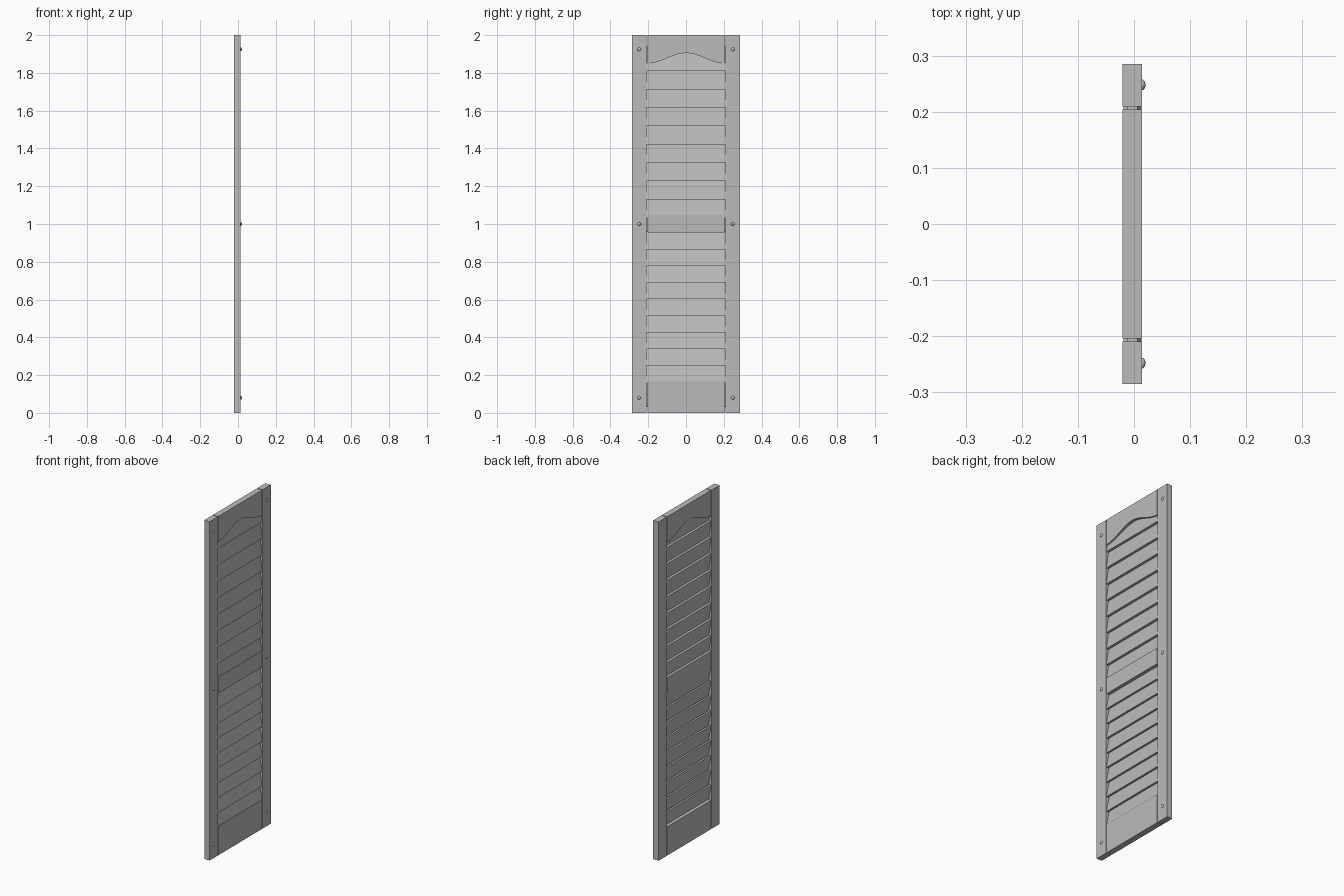
import bpy, bmesh, math
from mathutils import Matrix

cube = bpy.data.objects.get("Cube")
if cube:
    bpy.data.objects.remove(cube, do_unlink=True)

# One painted finish for the whole shutter
paint = bpy.data.materials.new("grey_paint")
paint.use_nodes = True
GREY = (0.5, 0.5, 0.5, 1)
paint.diffuse_color = GREY
paint.node_tree.nodes["Principled BSDF"].inputs["Base Color"].default_value = GREY

BACK, FRONT = -0.0205, 0.0145
WIDTH, INNER, RAIL = 0.285, 0.209, 0.2045


def finish(name, bm):
    bmesh.ops.recalc_face_normals(bm, faces=bm.faces)
    mesh = bpy.data.meshes.new(name)
    bm.to_mesh(mesh)
    bm.free()
    mesh.materials.append(paint)
    obj = bpy.data.objects.new(name, mesh)
    bpy.context.collection.objects.link(obj)
    return obj


def extrude(name, points, offset):
    """Closed outline pushed along an offset into a solid."""
    bm = bmesh.new()
    face = bm.faces.new([bm.verts.new(p) for p in points])
    result = bmesh.ops.extrude_face_region(bm, geom=[face])
    moved = [v for v in result["geom"] if isinstance(v, bmesh.types.BMVert)]
    bmesh.ops.translate(bm, verts=moved, vec=offset)
    return finish(name, bm)


def board(name, y0, y1, z0, z1, x0=BACK, x1=FRONT):
    outline = [(x0, y0, z0), (x0, y1, z0), (x0, y1, z1), (x0, y0, z1)]
    return extrude(name, outline, (x1 - x0, 0, 0))


# Stiles, with tenons set back inside the narrow joints
for side, s in (("left", 1), ("right", -1)):
    board(side + "_stile", *sorted((s * INNER, s * WIDTH)), 0, 2)
    for rail, z0, z1 in (("bottom", 0.03, 0.16), ("middle", 0.96, 1.04), ("top", 1.87, 1.94)):
        board(f"{rail}_{side}_tenon", *sorted((s * 0.19, s * 0.22)), z0, z1, -0.012, 0.006)

# Rails
board("bottom_rail", -RAIL, RAIL, 0, 0.17)
board("middle_rail", -RAIL, RAIL, 0.955, 1.05)

# Top rail with an arched lower edge
STEPS = 32
arch = []
for i in range(STEPS + 1):
    y = RAIL * (2 * i / STEPS - 1)
    arch.append((BACK, y, 1.85 + 0.0275 * (1 + math.cos(math.pi * y / RAIL))))
extrude("top_rail", arch + [(BACK, RAIL, 2), (BACK, -RAIL, 2)], (FRONT - BACK, 0, 0))


# Louvre slats, leaning back at the top and overlapping
def louvres(name, start, pitch, thick, count=9):
    xb, xf = BACK + 0.0015, FRONT - 0.0015
    for k in range(count):
        z0 = start + k * pitch
        z1 = z0 + pitch + 0.008
        profile = [(xf - thick, -INNER, z0), (xf, -INNER, z0),
                   (xb + thick, -INNER, z1), (xb, -INNER, z1)]
        extrude(f"{name}_slat_{k + 1}", profile, (0, 2 * INNER, 0))


louvres("lower", 0.162, 0.088, 0.012)
louvres("upper", 1.034, 0.097, 0.015)

# Domed fixing heads on the face of the stiles
for y in (-0.248, 0.248):
    for z in (0.08, 1.0, 1.925):
        bm = bmesh.new()
        bmesh.ops.create_uvsphere(bm, u_segments=16, v_segments=10, radius=1)
        bmesh.ops.transform(bm, verts=bm.verts, matrix=Matrix.Translation((FRONT, y, z))
                            @ Matrix.Diagonal((0.006, 0.0095, 0.0095, 1)))
        head = finish("fixing_head", bm)
        for poly in head.data.polygons:
            poly.use_smooth = True
